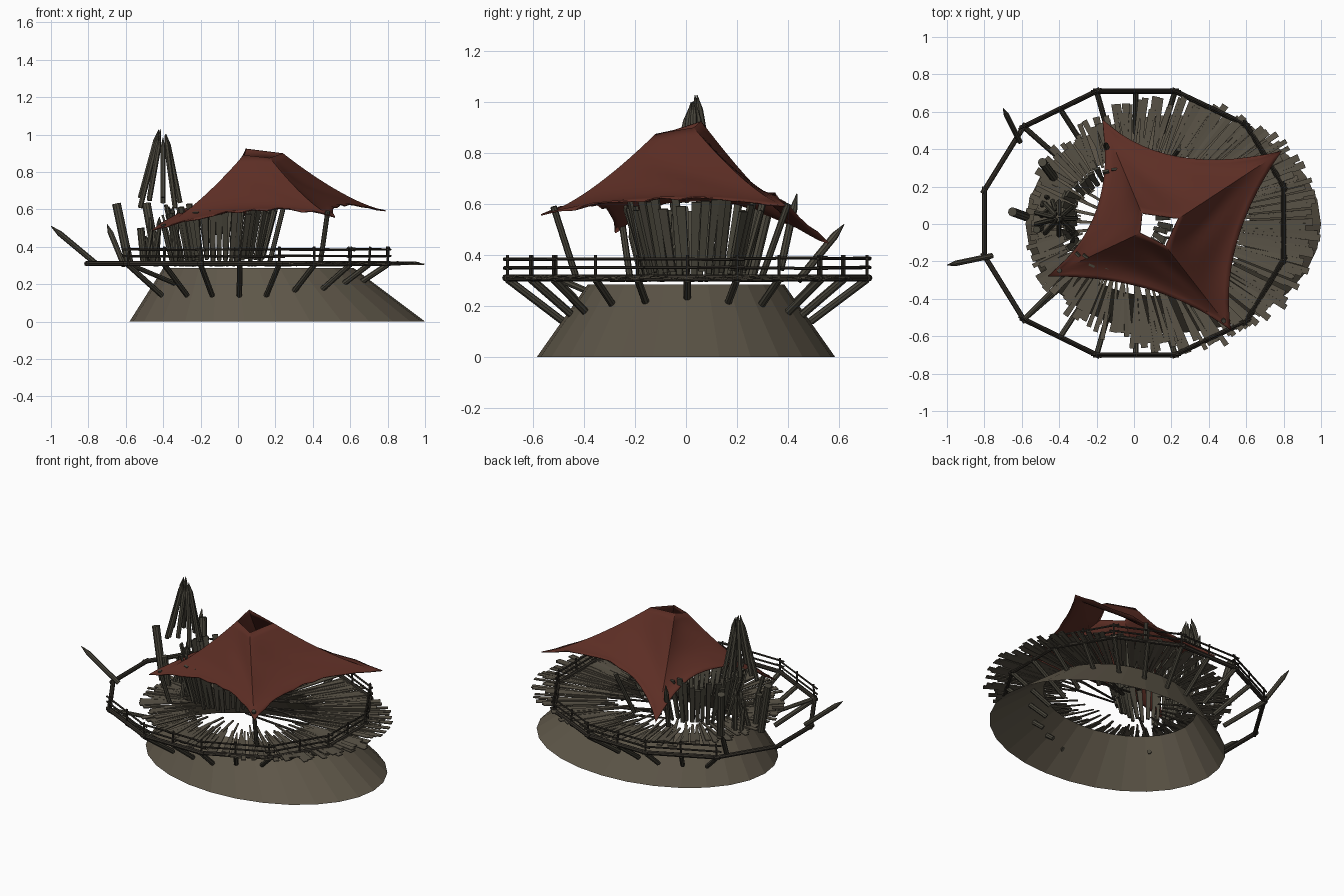
import bpy, bmesh, math, random
from mathutils import Vector

random.seed(4)
rnd = random.uniform
if "Cube" in bpy.data.objects:
    bpy.data.objects.remove(bpy.data.objects["Cube"])


def material(name, rgb):
    m = bpy.data.materials.new(name)
    m.use_nodes = True
    m.diffuse_color = (*rgb, 1)
    m.node_tree.nodes["Principled BSDF"].inputs["Base Color"].default_value = (*rgb, 1)
    return m


EARTH = material("earth_brown", (0.112, 0.094, 0.066))
PLANK = material("weathered_plank", (0.100, 0.086, 0.062))
POST = material("grey_post", (0.068, 0.062, 0.045))
DARK = material("dark_beam", (0.034, 0.029, 0.022))
CLOTH = material("rust_cloth", (0.108, 0.027, 0.018))


def finish(bm, name, mat):
    bmesh.ops.recalc_face_normals(bm, faces=bm.faces[:])
    me = bpy.data.meshes.new(name)
    bm.to_mesh(me)
    bm.free()
    me.materials.append(mat)
    ob = bpy.data.objects.new(name, me)
    bpy.context.collection.objects.link(ob)
    return ob


def bridge(bm, lower, upper):
    n = len(lower)
    for i in range(n):
        j = (i + 1) % n
        bm.faces.new((lower[i], lower[j], upper[j], upper[i]))


def pole(bm, a, b, r, sides=8, tip=0.0):
    """Round log from a to b; tip is the sharpened length at b."""
    a, b = Vector(a), Vector(b)
    d = (b - a).normalized()
    u = d.orthogonal().normalized()
    v = d.cross(u)

    def ring(c, rad):
        return [bm.verts.new(c + rad * (u * math.cos(t) + v * math.sin(t)))
                for t in (2 * math.pi * i / sides for i in range(sides))]
    stops = [(a, r), (b - d * tip, r)] + ([(b, r * 0.12)] if tip else [])
    rings = [ring(*s) for s in stops]
    for lo, hi in zip(rings, rings[1:]):
        bridge(bm, lo, hi)
    bm.faces.new(rings[0][::-1])
    bm.faces.new(rings[-1])


def board(bm, a, b, side, w1, w2, thick):
    """Flat board from a to b, w1 and w2 wide at its ends along side."""
    a, b, side = Vector(a), Vector(b), Vector(side).normalized()
    n = (b - a).cross(side).normalized() * thick / 2
    ends = []
    for p, w in ((a, w1), (b, w2)):
        s = side * w / 2
        ends.append([bm.verts.new(p + q) for q in (s + n, n - s, -s - n, s - n)])
    bridge(bm, *ends)
    bm.faces.new(ends[0][::-1])
    bm.faces.new(ends[1])


def ellipse(cx, cy, rx, ry, t, z):
    return Vector((cx + rx * math.cos(t), cy + ry * math.sin(t), z))


# Open sloping mound
bm = bmesh.new()
N = 28
angles = [2 * math.pi * i / N for i in range(N)]
low = [bm.verts.new(ellipse(0.21, 0, 0.79, 0.585, t, 0)) for t in angles]
top = [bm.verts.new(ellipse(0.11, 0, 0.51, 0.385, t, 0.285)) for t in angles]
bridge(bm, low, top)
finish(bm, "mound", EARTH)

# Ragged radial deck boards
bm = bmesh.new()
COUNT = 170
for i in range(COUNT):
    t = 2 * math.pi * (i + rnd(-0.3, 0.3)) / COUNT
    k = rnd(0.9, 1.02)
    inner = rnd(0.86, 1.08) if i % 4 else rnd(0.55, 0.9)
    a = ellipse(0.1, 0, 0.44 * inner, 0.34 * inner, t, rnd(0.296, 0.308))
    b = ellipse(0.2, 0, 0.785 * k, 0.685 * k, t + rnd(-0.02, 0.02), rnd(0.305, 0.318))
    d = b - a
    board(bm, a, b, (-d.y, d.x, rnd(-0.12, 0.12) * d.length),
          rnd(0.007, 0.014), rnd(0.024, 0.042), 0.006)
finish(bm, "deck_boards", PLANK)

# Twelve-sided outer beam frame
frame = [Vector((x, y, 0.31)) for x, y in
         ((-0.8, -0.17), (-0.59, -0.51), (-0.2, -0.7), (0.22, -0.7), (0.6, -0.52), (0.8, -0.19))]
frame += [Vector((p.x, -p.y + 0.01, p.z)) for p in reversed(frame)]
bm = bmesh.new()
for p, q in zip(frame, frame[1:] + frame[:1]):
    e = (q - p).normalized() * 0.02
    pole(bm, p - e, q + e, 0.014)
finish(bm, "frame_beams", DARK)

# Rails, posts and slanted struts, absent on the -x side
rails, struts = bmesh.new(), bmesh.new()
run = frame[1:-1]
stations = []
for p, q in zip(run, run[1:]):
    stations += [p, (p + q) / 2]
    for h in (0.04, 0.075):
        lift = Vector((0, 0, h))
        e = (q - p).normalized() * 0.03
        pole(rails, p - e + lift, q + e + lift + Vector((0, 0, rnd(-.006, .006))), 0.006, 6)
stations.append(run[-1])
for p in stations:
    pole(rails, p - Vector((0, 0, 0.01)), p + Vector((rnd(-.01, .01), 0, 0.09)), 0.006, 6)
    pole(struts, (p.x, p.y, 0.305), (p.x * 0.69, p.y * 0.69, 0.14), 0.015)
finish(rails, "railing", DARK)
finish(struts, "slanted_struts", POST)

# Flared hut wall of upright boards
bm = bmesh.new()
COUNT = 44
for i in range(COUNT):
    t = 2 * math.pi * i / COUNT
    if rnd(0, 1) < 0.12:
        continue
    k = rnd(0.92, 1.05)
    a = ellipse(-0.1, 0.03, 0.23 * k, 0.2 * k, t, rnd(0.3, 0.34))
    b = ellipse(-0.1, 0.03, 0.3 * k, 0.27 * k, t + rnd(-0.05, 0.05), rnd(0.56, 0.64))
    board(bm, a, b, (-math.sin(t), math.cos(t), 0), rnd(0.016, 0.026), rnd(0.03, 0.042), 0.012)
finish(bm, "hut_wall", POST)

# Fallen boards over the open floor
bm = bmesh.new()
for i in range(16):
    t = rnd(0, 2 * math.pi)
    a = ellipse(-0.1, 0.02, 0.22, 0.22, t, 0.3)
    b = ellipse(0.05, 0.0, 0.46, 0.36, t + rnd(-0.5, 0.5), 0.305)
    d = b - a
    board(bm, a, b, (-d.y, d.x, 0), 0.012, 0.02, 0.006)
finish(bm, "floor_boards", DARK)

# Sharpened spire poles gathered at a point
bm = bmesh.new()
for i in range(9):
    t = 2 * math.pi * i / 9
    a = ellipse(-0.42, 0.03, 0.11, 0.09, t, rnd(0.6, 0.68))
    b = ellipse(-0.405, 0.03, 0.02, 0.015, t, rnd(0.95, 1.03))
    pole(bm, a, b, 0.014, 7, 0.06)
finish(bm, "spire_poles", POST)

# Leaning logs and broken stakes beside the hut
bm = bmesh.new()
pole(bm, (-0.58, 0.04, 0.3), (-0.65, 0.065, 0.63), 0.024, 10)
pole(bm, (-0.43, 0.25, 0.3), (-0.49, 0.33, 0.63), 0.024, 10)
pole(bm, (-0.5, -0.02, 0.3), (-0.52, -0.03, 0.5), 0.02, 10)
for i in range(9):
    x, y = rnd(-0.5, -0.33), rnd(-0.12, 0.2)
    pole(bm, (x, y, 0.3), (x + rnd(-.05, .04), y + rnd(-.05, .05), rnd(0.45, 0.62)), 0.013, 7, 0.03)
finish(bm, "leaning_logs", POST)

# Outward spikes and canopy supports
bm = bmesh.new()
for a, b in (((-0.76, -0.17, 0.31), (-1.0, -0.22, 0.51)),
             ((-0.61, 0.44, 0.3), (-0.7, 0.62, 0.52)),
             ((-0.13, 0.37, 0.34), (-0.155, 0.435, 0.64))):
    pole(bm, a, b, 0.015, 8, 0.06)
for a, b in (((0.44, -0.43, 0.31), (0.48, -0.52, 0.59)),
             ((-0.35, -0.22, 0.31), (-0.4, -0.25, 0.52)),
             ((0.17, 0.3, 0.32), (0.24, 0.4, 0.6)),
             ((-0.33, -0.25, 0.2), (-0.59, -0.51, 0.31))):
    pole(bm, a, b, 0.013)
finish(bm, "spikes_and_supports", POST)

# Draped four-cornered canopy with a smoke hole
corners = [Vector(c) for c in ((-0.46, -0.28, 0.49), (0.52, -0.57, 0.56),
                               (0.79, 0.39, 0.595), (-0.17, 0.56, 0.45))]
middles = [Vector(c) for c in ((0.08, -0.35, 0.60), (0.55, -0.1, 0.625),
                               (0.24, 0.36, 0.63), (-0.2, 0.08, 0.62))]
hole = [Vector(c) for c in ((0.03, -0.05, 0.89), (0.17, -0.12, 0.875),
                            (0.24, 0.03, 0.9), (0.04, 0.06, 0.925))]
STEPS, ROWS = 14, 14
bm = bmesh.new()
rows = []
for r in range(ROWS + 1):
    t = r / ROWS
    row = []
    for k in range(4):
        a, b, m = corners[k], corners[(k + 1) % 4], middles[k]
        c = 2 * m - (a + b) / 2
        for s in range(STEPS):
            f = s / STEPS
            o = a * (1 - f) ** 2 + c * 2 * f * (1 - f) + b * f * f
            i = hole[k].lerp(hole[(k + 1) % 4], f)
            p = o.lerp(i, t)
            p.z = o.z + (i.z - o.z) * t ** 1.4
            fold = math.sin(math.pi * t) * math.sin(math.pi * f)
            p.z += fold * (0.008 * math.sin(7 * f + 9 * t + k) - 0.012)
            if r == 0 and s:
                p.z += rnd(-0.01, 0.008)
            row.append(bm.verts.new(p))
    rows.append(row)
for lo, hi in zip(rows, rows[1:]):
    bridge(bm, lo, hi)
canopy = finish(bm, "cloth_canopy", CLOTH)
mod = canopy.modifiers.new("thickness", "SOLIDIFY")
mod.thickness = 0.006
bpy.ops.object.select_all(action="DESELECT")
canopy.select_set(True)
bpy.context.view_layer.objects.active = canopy
bpy.ops.object.shade_smooth_by_angle(angle=math.radians(35))
